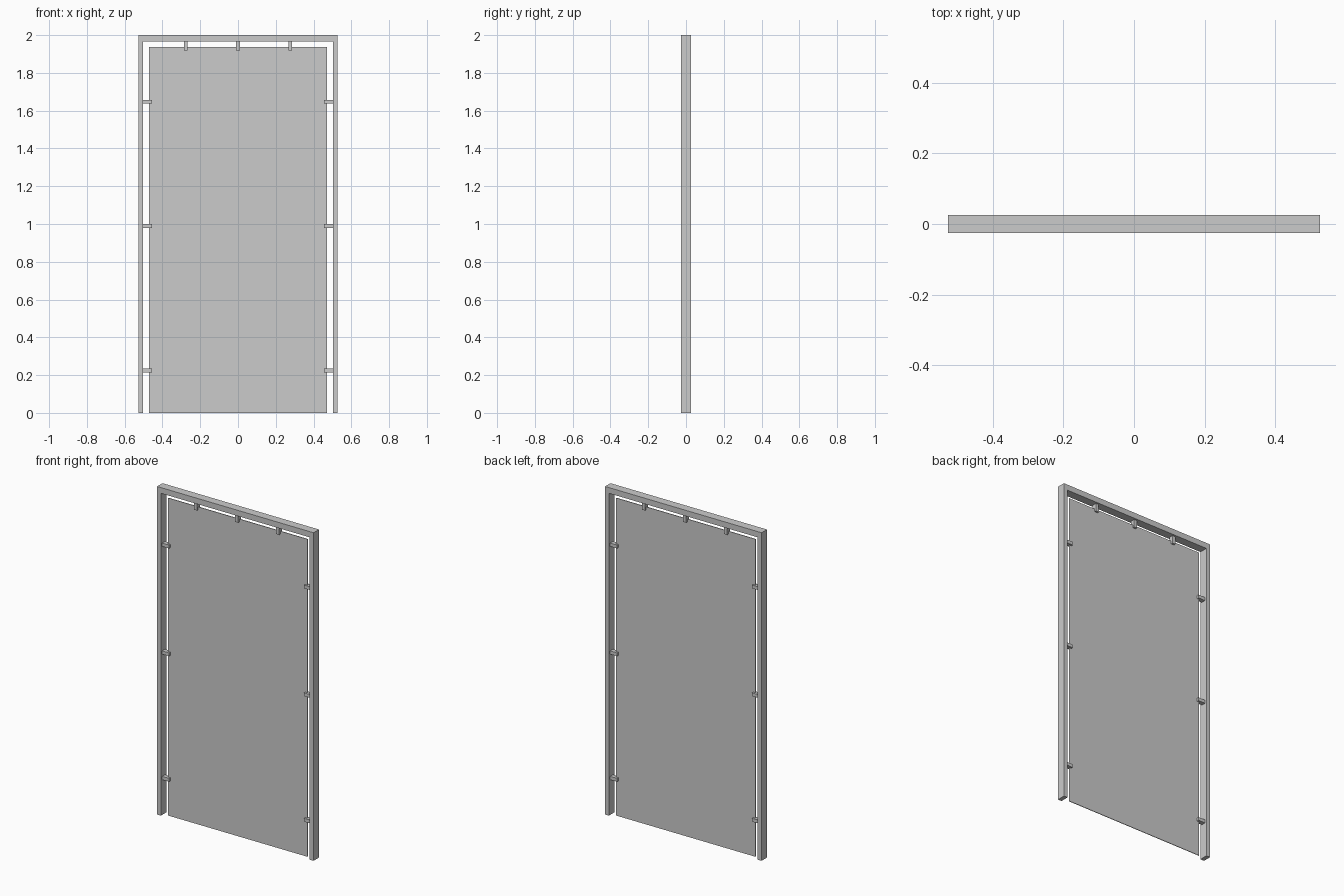
import bpy
import bmesh

if "Cube" in bpy.data.objects:
    bpy.data.objects.remove(bpy.data.objects["Cube"])


def box(name, x, y, z):
    """Flat-faced box from (min, max) ranges."""
    bm = bmesh.new()
    bmesh.ops.create_cube(bm, size=1)
    for v in bm.verts:
        v.co = [r[0] if c < 0 else r[1] for c, r in zip(v.co, (x, y, z))]
    me = bpy.data.meshes.new(name)
    bm.to_mesh(me)
    bm.free()
    ob = bpy.data.objects.new(name, me)
    bpy.context.collection.objects.link(ob)
    return ob


W, IN_W, TOP, IN_TOP, D = 0.528, 0.502, 2.0, 1.965, 0.026
CLIP, CLIP_D, CLIP_LEN = 0.01, 0.014, 0.047

# Door frame: one U-shaped profile extruded through its depth
profile = [(-W, 0), (-IN_W, 0), (-IN_W, IN_TOP), (IN_W, IN_TOP),
           (IN_W, 0), (W, 0), (W, TOP), (-W, TOP)]
bm = bmesh.new()
face = bm.faces.new([bm.verts.new((x, -D, z)) for x, z in profile])
ext = bmesh.ops.extrude_face_region(bm, geom=[face])
for v in ext["geom"]:
    if isinstance(v, bmesh.types.BMVert):
        v.co.y = D
bmesh.ops.recalc_face_normals(bm, faces=bm.faces)
mesh = bpy.data.meshes.new("door_frame")
bm.to_mesh(mesh)
bm.free()
bpy.context.collection.objects.link(bpy.data.objects.new("door_frame", mesh))

# Thin panel held inside the frame
box("panel", (-0.47, 0.47), (-0.002, 0.002), (0, 1.936))

# Clips on both jambs
for z in (0.225, 0.99, 1.647):
    ob = box("side_clip", (IN_W - CLIP_LEN, IN_W), (-CLIP_D, CLIP_D), (z - CLIP, z + CLIP))
    ob.modifiers.new("mirror", "MIRROR").use_axis[0] = True

# Clips hanging from the head of the frame
for x in (-0.277, 0, 0.277):
    box("top_clip", (x - CLIP, x + CLIP), (-CLIP_D, CLIP_D), (IN_TOP - CLIP_LEN, IN_TOP))
